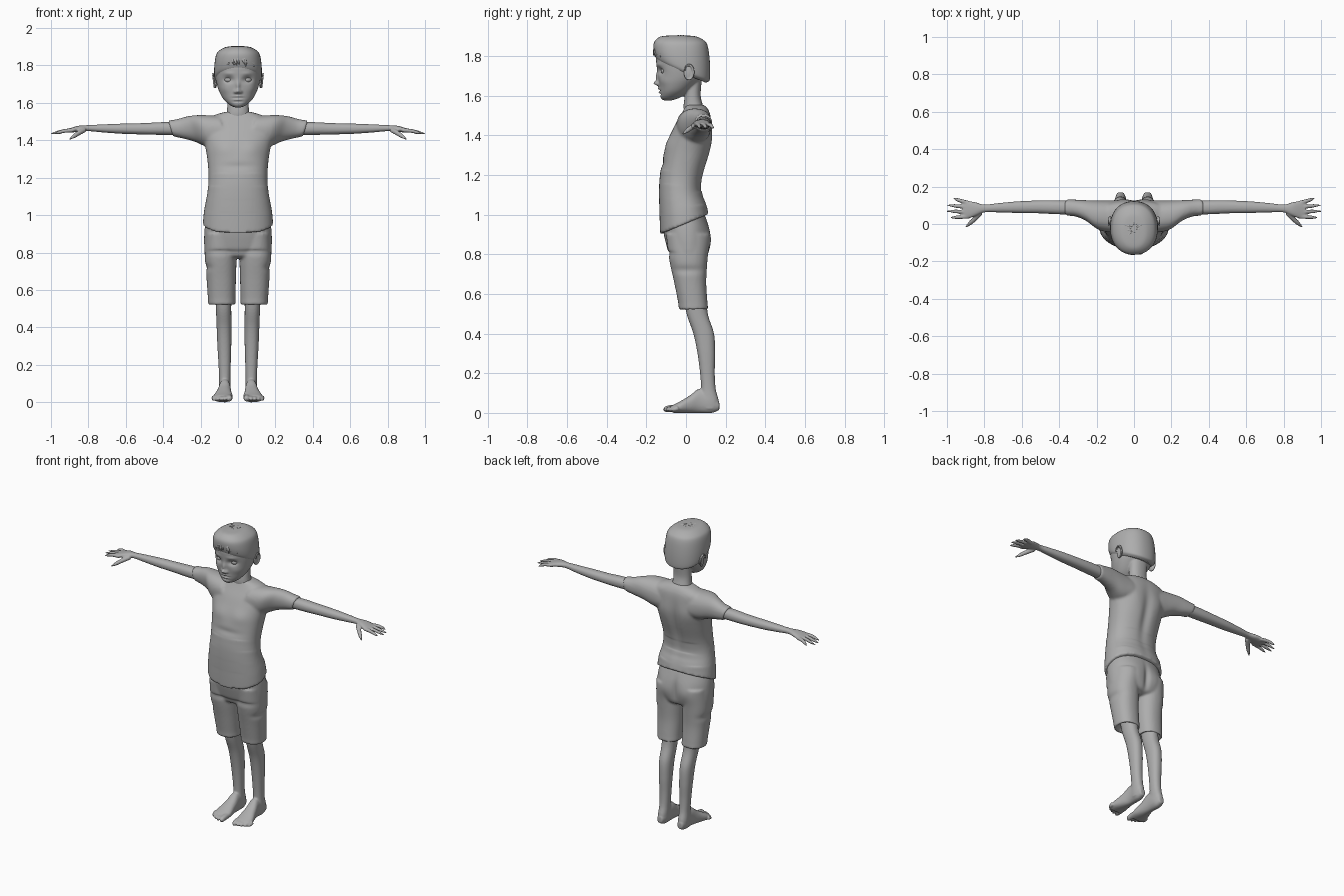
import bpy
import bmesh
import math
import random
from mathutils import Vector, Matrix

random.seed(4)
if "Cube" in bpy.data.objects:
    bpy.data.objects.remove(bpy.data.objects["Cube"], do_unlink=True)

grey = bpy.data.materials.new("plain grey")
grey.use_nodes = True
tone = (0.42, 0.42, 0.42, 1)
grey.diffuse_color = tone
grey.node_tree.nodes["Principled BSDF"].inputs["Base Color"].default_value = tone


def spline(rows, steps):
    """Smoothly interpolate rows of numbers (Catmull-Rom)."""
    out = []
    last = len(rows) - 1
    for i in range(last):
        p, q, r, s = (rows[max(0, min(last, i + k))] for k in (-1, 0, 1, 2))
        for j in range(steps):
            t = j / steps
            out.append([b + t * (c - a) / 2 + t * t * (a - 2.5 * b + 2 * c - d / 2)
                        + t ** 3 * (1.5 * (b - c) + (d - a) / 2)
                        for a, b, c, d in zip(p, q, r, s)])
    return out + [list(rows[-1])]


def skin_rings(bm, rings):
    """Bridge successive rings of points and cap both ends."""
    loops = [[bm.verts.new(p) for p in ring] for ring in rings]
    count = len(loops[0])
    for low, high in zip(loops, loops[1:]):
        for i in range(count):
            j = (i + 1) % count
            bm.faces.new((low[i], low[j], high[j], high[i]))
    bm.faces.new(loops[0][::-1])
    bm.faces.new(loops[-1])


def loft(bm, axis, keys, bend=None, segs=48, power=2.25):
    """Keys are (position, half width, min, max) or (position, min, max, min, max)."""
    keys = [(k[0], -k[1], *k[1:]) if len(k) == 4 else k for k in keys]
    rings = []
    for t, a0, a1, b0, b1 in spline(keys, 7):
        ring = []
        for i in range(segs):
            angle = math.tau * i / segs
            c, s = math.cos(angle), math.sin(angle)
            a = (a0 + a1) / 2 + (a1 - a0) / 2 * math.copysign(abs(c) ** (2 / power), c)
            b = (b0 + b1) / 2 + (b1 - b0) / 2 * math.copysign(abs(s) ** (2 / power), s)
            p = Vector({"X": (t, a, b), "Y": (a, t, b), "Z": (a, b, t)}[axis])
            ring.append(bend(p) if bend else p)
        rings.append(ring)
    skin_rings(bm, rings)


def limb(bm, points, radius, ends=(1, 1, 0.85, 0.35), segs=12):
    """Round tapered tube through a few points, used for digits and hair locks."""
    path = [Vector(p) for p in spline(points, 5)]
    widths = [r[0] for r in spline([(e,) for e in ends], 5)]
    rings = []
    for i, p in enumerate(path):
        ahead = path[min(i + 1, len(path) - 1)] - path[max(i - 1, 0)]
        turn = ahead.to_track_quat("Z", "Y")
        w = radius * widths[round(i * (len(widths) - 1) / (len(path) - 1))]
        rings.append([p + turn @ Vector((w * math.cos(math.tau * k / segs),
                                         w * math.sin(math.tau * k / segs), 0))
                      for k in range(segs)])
    skin_rings(bm, rings)


def ball(bm, centre, size):
    m = Matrix.Translation(centre) @ Matrix.Diagonal((*size, 1))
    bmesh.ops.create_uvsphere(bm, u_segments=24, v_segments=16, radius=1, matrix=m)


def finish(name, bm, voxel=0, smooth=0):
    """Turn the pieces into one object, optionally fused into one soft surface."""
    bmesh.ops.recalc_face_normals(bm, faces=bm.faces)
    mesh = bpy.data.meshes.new(name)
    bm.to_mesh(mesh)
    bm.free()
    obj = bpy.data.objects.new(name, mesh)
    bpy.context.collection.objects.link(obj)
    if voxel:
        fuse = obj.modifiers.new("fuse", "REMESH")
        fuse.mode = "VOXEL"
        fuse.voxel_size = voxel
        soften = obj.modifiers.new("soften", "SMOOTH")
        soften.iterations = smooth
        bpy.context.view_layer.update()
        graph = bpy.context.evaluated_depsgraph_get()
        obj.data = bpy.data.meshes.new_from_object(obj.evaluated_get(graph))
        obj.modifiers.clear()
    obj.data.materials.clear()
    obj.data.materials.append(grey)
    obj.data.shade_smooth()
    return obj


def mirror(obj):
    obj.modifiers.new("mirror", "MIRROR").use_axis[0] = True


def push(obj, centre, size, offset):
    """Sculpt a soft bump or dent, on both sides when off centre."""
    for side in ((1, -1) if centre[0] else (1,)):
        middle = (centre[0] * side, *centre[1:])
        for v in obj.data.vertices:
            d = sum(((p - m) / r) ** 2 for p, m, r in zip(v.co, middle, size))
            if d < 9:
                v.co += Vector((offset[0] * side, *offset[1:])) * math.exp(-d)


def fade(value, full, none):
    t = max(0, min(1, (value - none) / (full - none)))
    return t * t * (3 - 2 * t)


# Shirt: torso with a hem that rises to the back, and two sleeves
def hem(p):
    return p + Vector((0, 0, 0.42 * p.y * fade(p.z, 0.97, 1.16)))


bm = bmesh.new()
loft(bm, "Z", [(.955, .188, -.13, .115), (1.03, .181, -.133, .1), (1.12, .164, -.136, .078),
               (1.2, .157, -.131, .088), (1.3, .164, -.113, .117), (1.38, .178, -.087, .129),
               (1.45, .195, -.057, .129), (1.505, .185, -.025, .123),
               (1.537, .12, -.008, .108), (1.553, .062, -.004, .09)], hem, 64)
for side in (1, -1):
    loft(bm, "X", [(.08, -.05, .12, 1.36, 1.53), (.18, -.035, .125, 1.36, 1.535),
                   (.25, .015, .127, 1.392, 1.528), (.31, .04, .13, 1.41, 1.513),
                   (.36, .044, .132, 1.421, 1.506)],
         lambda p: Vector((side * (p.x + .3 * (p.z - 1.46)), p.y, p.z)))
shirt = finish("shirt", bm, .008, 5)
push(shirt, (0, .12, 1.26), (.03, .06, .16), (0, -.014, 0))
push(shirt, (.09, .13, 1.38), (.06, .05, .07), (0, .008, 0))
push(shirt, (.075, -.09, 1.36), (.06, .05, .045), (0, -.009, 0))
push(shirt, (0, -.12, 1.26), (.09, .05, .02), (0, .006, 0))
for i in range(7):
    height = 1.0 + .035 * i
    push(shirt, (random.uniform(.06, .16), random.choice((-.12, .1)), height),
         (.07, .07, .012), (0, 0, .011))

# Shorts: hips and two hollow-hemmed legs
bm = bmesh.new()
loft(bm, "Z", [(1.0, .165, -.11, .095), (.93, .178, -.116, .116), (.85, .181, -.1, .118),
               (.79, .172, -.08, .105), (.77, .12, -.05, .07)])
for side in (1, -1):
    loft(bm, "Z", [(.9, .02, .175, -.1, .11), (.78, .009, .178, -.086, .108),
                   (.66, .011, .168, -.06, .102), (.56, .014, .161, -.04, .108),
                   (.52, .015, .157, -.034, .111), (.53, .03, .14, -.015, .098),
                   (.56, .045, .12, 0, .09)],
         lambda p: Vector((side * p.x, p.y, p.z)))
shorts = finish("shorts", bm, .0075, 4)
push(shorts, (.08, .11, .87), (.06, .05, .06), (0, .012, 0))
push(shorts, (0, .12, .86), (.018, .05, .08), (0, -.012, 0))
push(shorts, (.1, -.09, .8), (.1, .06, .014), (0, .005, .008))
push(shorts, (.17, 0, .72), (.05, .1, .02), (-.007, 0, 0))

# Arms and hands
bm = bmesh.new()
loft(bm, "X", [(.25, .052, .12, 1.428, 1.497), (.4, .052, .126, 1.429, 1.497),
               (.5, .057, .126, 1.431, 1.492), (.62, .059, .121, 1.435, 1.489),
               (.72, .062, .112, 1.442, 1.485), (.8, .062, .104, 1.449, 1.481),
               (.85, .042, .117, 1.446, 1.478), (.895, .027, .124, 1.441, 1.466),
               (.915, .036, .12, 1.442, 1.46)])
for i, (x, y) in enumerate(((.983, .034), (1.003, .069), (1.0, .101), (.965, .138))):
    base = .04 + .024 * i
    limb(bm, [(.88, base, 1.453), (.93, (base + y) / 2, 1.45), (x, y, 1.434)], .0108)
limb(bm, [(.82, .06, 1.456), (.855, .024, 1.437), (.9, -.017, 1.406)], .0135)
mirror(finish("arms", bm, .005, 2))

# Legs, feet and toes
bm = bmesh.new()
loft(bm, "Z", [(.62, .035, .125, -.02, .1), (.5, .036, .118, .003, .11),
               (.4, .035, .114, .037, .141), (.3, .036, .11, .058, .147),
               (.2, .039, .104, .071, .145), (.12, .041, .101, .076, .15),
               (.06, .041, .103, .07, .165), (.02, .045, .1, .08, .16)])
loft(bm, "Y", [(.168, .055, .09, .015, .055), (.13, .041, .102, 0, .1),
               (.07, .039, .102, 0, .122), (.02, .035, .114, 0, .088),
               (-.03, .028, .13, 0, .058), (-.07, .03, .132, 0, .038)])
for i in range(5):
    x = .046 + .02 * i + (.004 if i else 0)
    tip = -.114 + .0025 * i * i
    limb(bm, [(x, -.04, .025), (x, tip + .025, .021), (x, tip, .012)], .0125 if i else .018)
mirror(finish("legs_and_feet", bm, .0055, 2))

# Head and neck, with the face sculpted in
bm = bmesh.new()
loft(bm, "Z", [(1.48, .08, 0, .1), (1.54, .062, -.012, .088), (1.6, .057, -.006, .074),
               (1.68, .06, 0, .08)])
loft(bm, "Z", [(1.576, .018, -.115, -.07), (1.59, .046, -.128, -.03), (1.62, .078, -.133, .015),
               (1.66, .1, -.137, .06), (1.7, .113, -.142, .096), (1.75, .121, -.148, .114),
               (1.8, .122, -.15, .117), (1.85, .105, -.125, .1), (1.89, .06, -.08, .06)],
     segs=64, power=2.1)
head = finish("head", bm, .005, 4)
push(head, (.05, -.13, 1.724), (.026, .04, .016), (0, .017, 0))
push(head, (.05, -.13, 1.757), (.03, .04, .01), (0, -.004, 0))
push(head, (0, -.14, 1.69), (.011, .04, .026), (0, -.012, 0))
push(head, (0, -.14, 1.662), (.014, .04, .012), (0, -.023, 0))
push(head, (.015, -.135, 1.658), (.008, .03, .008), (0, -.01, 0))
push(head, (0, -.13, 1.635), (.022, .03, .006), (0, -.008, 0))
push(head, (0, -.13, 1.617), (.018, .03, .006), (0, -.007, 0))
push(head, (0, -.135, 1.626), (.026, .03, .004), (0, .007, 0))
push(head, (0, -.13, 1.607), (.025, .03, .005), (0, .006, 0))
push(head, (.06, -.1, 1.675), (.03, .04, .025), (.003, -.004, 0))

# Eyes
bm = bmesh.new()
ball(bm, (.05, -.107, 1.724), (.023, .02, .017))
mirror(finish("eyes", bm))

# Ears: a thin shell with a raised rim
bm = bmesh.new()
ball(bm, (.12, .012, 1.716), (.009, .024, .038))
rim = [math.radians(a) for a in range(-110, 171, 40)]
limb(bm, [(.129 + .006 * math.sin(a / 2), .014 + .023 * math.cos(a), 1.718 + .037 * math.sin(a))
          for a in rim], .006, (.7, 1, 1, .5), 8)
mirror(finish("ears", bm, .0035, 2))


# Hair: a close cap, then longer overlapping locks combed out from the crown
def hairline(p):
    return p - Vector((0, 0, .42 * (p.y + .15) * fade(p.z, 1.79, 1.87)))


bm = bmesh.new()
loft(bm, "Z", [(1.77, .11, -.13, .1), (1.79, .125, -.152, .119), (1.83, .126, -.163, .12),
               (1.87, .11, -.16, .1), (1.897, .07, -.13, .055), (1.903, .025, -.08, 0)],
     hairline)
for i in range(120):
    around = random.uniform(0, math.tau)
    front = fade(-math.sin(around), .9, .3)
    end = random.uniform(12, 26) * (1 - front) + random.uniform(2, 16) * front
    start = random.uniform(45, 85)
    lock = []
    for t in (0, .35, .7, 1):
        up = math.radians(start + (end - start) * t)
        lift = .97 + front * .08 * math.sin(math.pi * min(t, .8))
        swirl = around + .25 * t
        lock.append((.126 * lift * math.cos(up) * math.cos(swirl),
                     -.022 + .14 * lift * math.cos(up) * math.sin(swirl),
                     1.79 + .116 * min(lift, 1) * math.sin(up)))
    limb(bm, lock, random.uniform(.007, .011), (.4, 1, .9, .15), 6)
finish("hair", bm)
